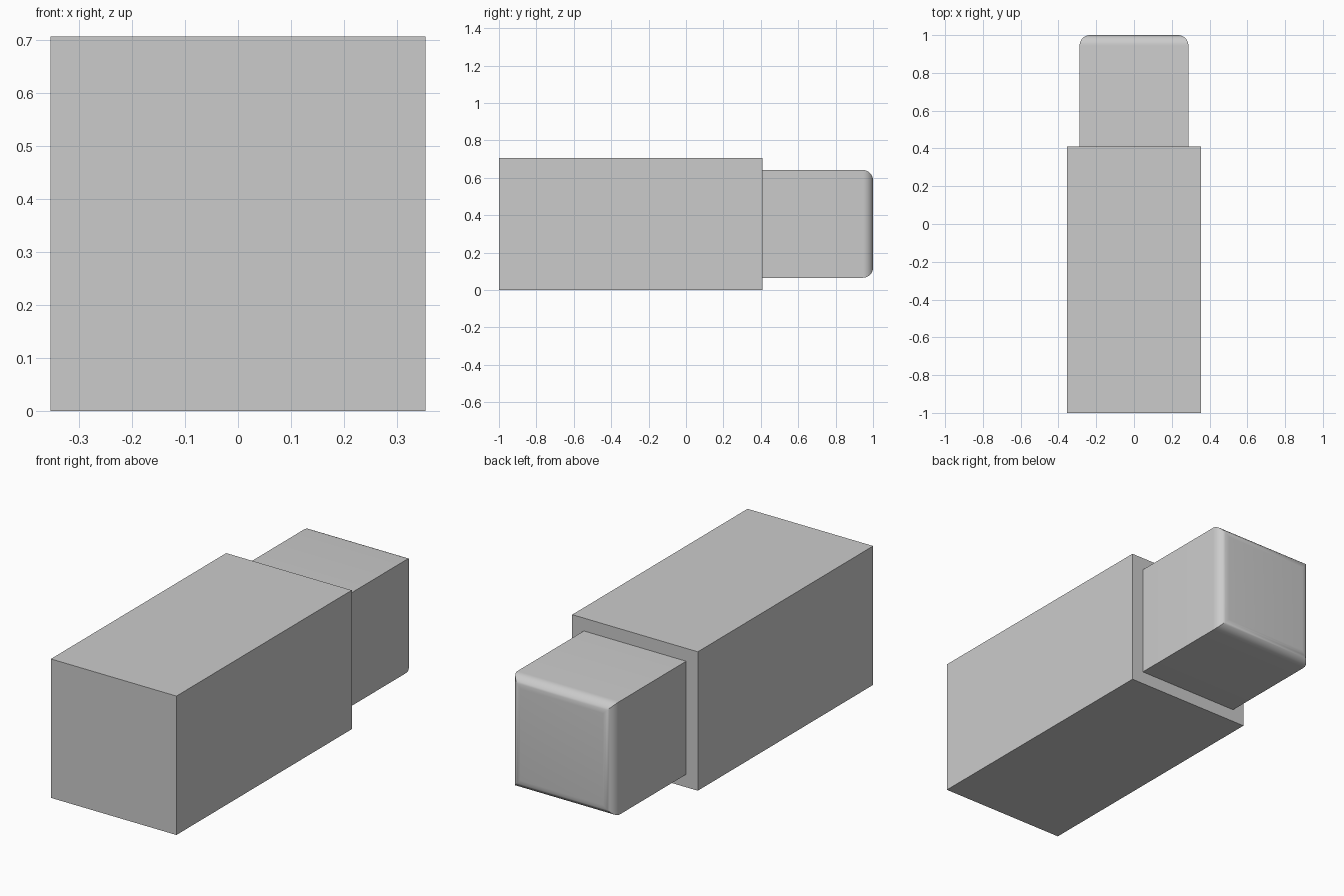
import bpy, bmesh, math

if "Cube" in bpy.data.objects:
    bpy.data.objects.remove(bpy.data.objects["Cube"])

CZ = 0.3535  # height of the long axis


def square_loft(name, rings):
    """Closed square tube along y from (y, half_width) rings."""
    bm = bmesh.new()
    loops = []
    for y, h in rings:
        loops.append([bm.verts.new((sx * h, y, CZ + sz * h))
                      for sx, sz in ((-1, -1), (1, -1), (1, 1), (-1, 1))])
    for a, b in zip(loops, loops[1:]):
        for i in range(4):
            j = (i + 1) % 4
            bm.faces.new((a[i], a[j], b[j], b[i]))
    bm.faces.new(loops[0])
    bm.faces.new(loops[-1])
    bmesh.ops.recalc_face_normals(bm, faces=bm.faces)
    mesh = bpy.data.meshes.new(name)
    bm.to_mesh(mesh)
    bm.free()
    obj = bpy.data.objects.new(name, mesh)
    bpy.context.collection.objects.link(obj)
    return obj


# Main block
square_loft("body", [(-1.0, 0.3535), (0.41, 0.3535)])

# Smaller end block with a rounded rim on its back face
R, H, STEPS = 0.055, 0.288, 8
rim = [(1 - R + R * math.sin(t), H - R + R * math.cos(t))
       for t in (math.pi / 2 * i / STEPS for i in range(STEPS + 1))]
end_block = square_loft("end_block", [(0.40, H)] + rim)

bpy.ops.object.select_all(action='DESELECT')
end_block.select_set(True)
bpy.context.view_layer.objects.active = end_block
bpy.ops.object.shade_smooth_by_angle(angle=math.radians(30))
